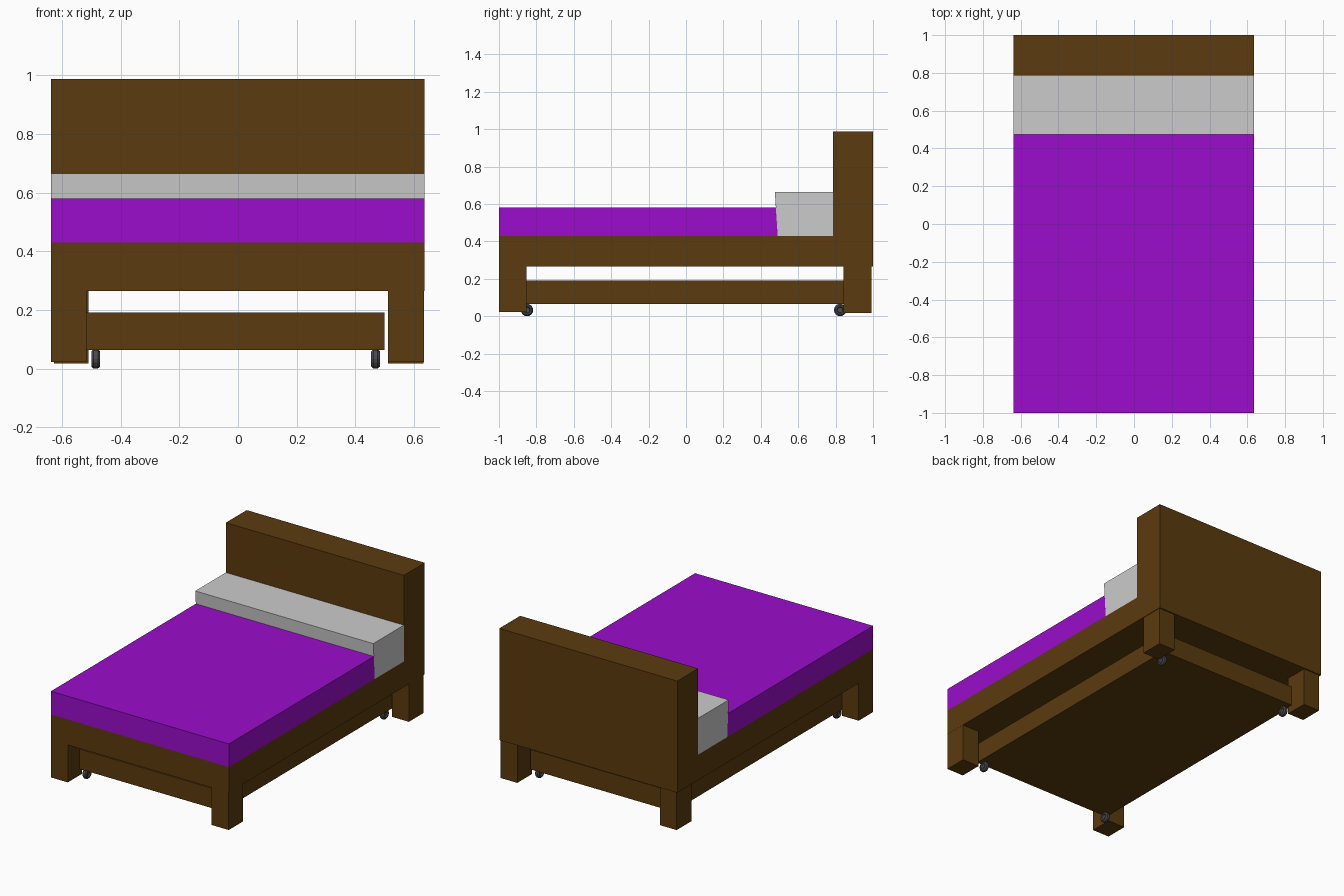
import bpy, bmesh, math
from mathutils import Matrix

if "Cube" in bpy.data.objects:
    bpy.data.objects.remove(bpy.data.objects["Cube"])

def mat(name, r, g, b):
    m = bpy.data.materials.new(name)
    m.diffuse_color = (r, g, b, 1)
    m.use_nodes = True
    m.node_tree.nodes["Principled BSDF"].inputs["Base Color"].default_value = m.diffuse_color
    return m

WOOD = mat("brown wood", 0.105, 0.043, 0.0045)
BLANKET = mat("purple blanket", 0.325, 0.004, 0.6)
PILLOW = mat("light grey pillow", 0.6, 0.6, 0.6)
RUBBER = mat("dark grey rubber", 0.07, 0.07, 0.075)

def finish(name, bm, material):
    bmesh.ops.recalc_face_normals(bm, faces=bm.faces)
    me = bpy.data.meshes.new(name)
    bm.to_mesh(me)
    bm.free()
    me.materials.append(material)
    ob = bpy.data.objects.new(name, me)
    bpy.context.collection.objects.link(ob)
    return ob

def prism(name, x0, x1, yz, material):
    """Extrude a side profile (y, z) from x0 to x1."""
    bm = bmesh.new()
    face = bm.faces.new([bm.verts.new((x0, y, z)) for y, z in yz])
    ext = bmesh.ops.extrude_face_region(bm, geom=[face])
    verts = [v for v in ext["geom"] if isinstance(v, bmesh.types.BMVert)]
    bmesh.ops.translate(bm, verts=verts, vec=(x1 - x0, 0, 0))
    return finish(name, bm, material)

def box(name, x0, x1, y0, y1, z0, z1, material):
    return prism(name, x0, x1, [(y0, z0), (y1, z0), (y1, z1), (y0, z1)], material)

L, R = -0.638, 0.635

# Wooden frame and headboard
box("bed_frame", L, R, -1, 0.787, 0.265, 0.43, WOOD)
box("headboard", L, R, 0.787, 1, 0.265, 0.987, WOOD)

# Legs
box("front_leg_left", L, -0.517, -1, -0.853, 0.023, 0.265, WOOD)
box("front_leg_right", 0.512, 0.634, -1, -0.853, 0.023, 0.265, WOOD)
box("back_leg_left", -0.628, -0.51, 0.843, 0.992, 0.018, 0.265, WOOD)
box("back_leg_right", 0.512, 0.632, 0.843, 0.992, 0.018, 0.265, WOOD)

# Mattress and pillow meet along a slightly slanted line
prism("mattress", L, R, [(-1, 0.43), (0.49, 0.43), (0.48, 0.58), (-1, 0.58)], BLANKET)
prism("pillow", L, R, [(0.49, 0.43), (0.787, 0.43), (0.787, 0.665), (0.475, 0.665)], PILLOW)

# Low trundle drawer
box("trundle", -0.52, 0.5, -0.88, 0.875, 0.064, 0.192, WOOD)

# Caster wheels: lathed rounded profile (x, radius) with a recessed hub
PROFILE = [(-0.008, 0), (-0.008, 0.014), (-0.015, 0.018), (-0.015, 0.026), (-0.007, 0.033),
           (0.007, 0.033), (0.015, 0.026), (0.015, 0.018), (0.008, 0.014), (0.008, 0)]

def wheel(name, x, y):
    bm = bmesh.new()
    verts = [bm.verts.new((px, 0, r)) for px, r in PROFILE]
    edges = [bm.edges.new(p) for p in zip(verts, verts[1:])]
    bmesh.ops.spin(bm, geom=verts + edges, axis=(1, 0, 0), cent=(0, 0, 0),
                   angle=2 * math.pi, steps=16)
    bmesh.ops.remove_doubles(bm, verts=bm.verts, dist=0.0001)
    bm.transform(Matrix.Translation((x, y, 0.033)))
    finish(name, bm, RUBBER)

for side, x in (("left", -0.485), ("right", 0.469)):
    for end, y in (("front", -0.85), ("back", 0.824)):
        wheel(f"{end}_wheel_{side}", x, y)
